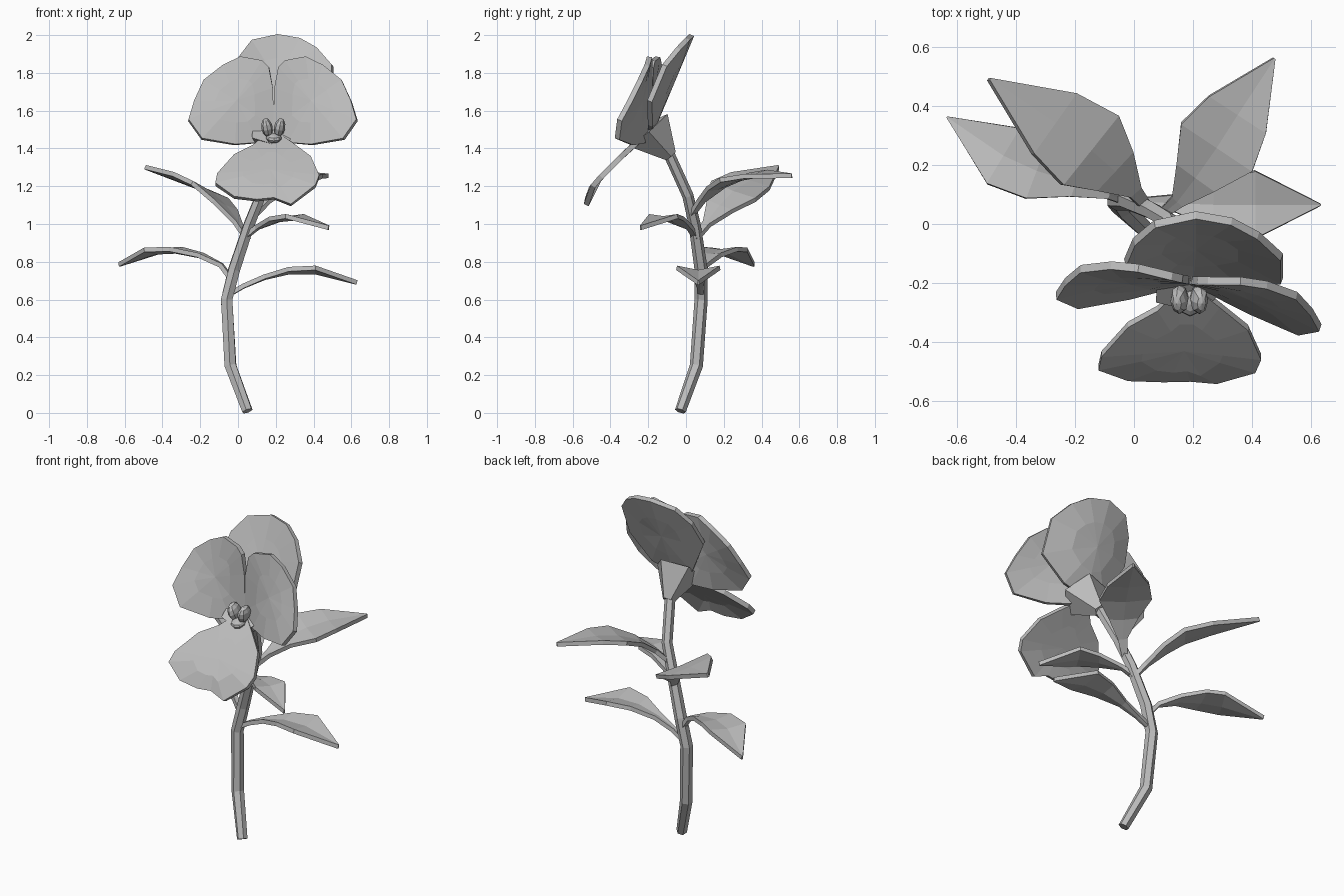
import bpy, bmesh, math
from mathutils import Vector

cube = bpy.data.objects.get("Cube")
if cube:
    bpy.data.objects.remove(cube)

grey = bpy.data.materials.new("plain_grey")
grey.use_nodes = True
colour = (0.5, 0.5, 0.5, 1)
grey.diffuse_color = colour
grey.node_tree.nodes["Principled BSDF"].inputs["Base Color"].default_value = colour


def finish(name, bm, thickness=0):
    bmesh.ops.recalc_face_normals(bm, faces=bm.faces)
    mesh = bpy.data.meshes.new(name)
    bm.to_mesh(mesh)
    bm.free()
    mesh.materials.append(grey)
    obj = bpy.data.objects.new(name, mesh)
    bpy.context.collection.objects.link(obj)
    if thickness:
        mod = obj.modifiers.new("thickness", "SOLIDIFY")
        mod.thickness = thickness
        mod.offset = 0
    return obj


def tube(name, path, radii, sides=6):
    """Faceted tube along a path."""
    bm = bmesh.new()
    pts = [Vector(p) for p in path]
    rings = []
    for i, (p, r) in enumerate(zip(pts, radii)):
        along = (pts[min(i + 1, len(pts) - 1)] - pts[max(i - 1, 0)]).normalized()
        u = along.cross(Vector((0, 1, 0.3))).normalized()
        v = along.cross(u)
        angles = [math.tau * (k + 0.5) / sides for k in range(sides)]
        rings.append([bm.verts.new(p + r * (u * math.cos(a) + v * math.sin(a))) for a in angles])
    for a, b in zip(rings, rings[1:]):
        for k in range(sides):
            n = (k + 1) % sides
            bm.faces.new((a[k], a[n], b[n], b[k]))
    bm.faces.new(rings[0])
    bm.faces.new(rings[-1])
    return finish(name, bm)


def leaf(name, spine, widths, fold=0.12, roll=0):
    """Folded blade: centre line, half widths, raised edges, sideways tilt."""
    bm = bmesh.new()
    pts = [Vector(p) for p in spine]
    rows = []
    for i, (p, w) in enumerate(zip(pts, widths)):
        d = pts[min(i + 1, len(pts) - 1)] - pts[max(i - 1, 0)]
        side = Vector((-d.y, d.x, 0)).normalized()
        edge = lambda s: p + side * s * w + Vector((0, 0, w * (fold + s * roll)))
        rows.append([bm.verts.new(q) for q in (edge(-1), p, edge(1))])
    for a, b in zip(rows, rows[1:]):
        for k in range(2):
            bm.faces.new((a[k], a[k + 1], b[k + 1], b[k]))
    return finish(name, bm, 0.024)


def petal(name, outline, centre, depth, thickness=0.028):
    """Thick plate: front outline filled by two rings, depth gives y."""
    bm = bmesh.new()
    cx, cz = centre

    def ring(f):
        spots = [(cx + (x - cx) * f, cz + (z - cz) * f) for x, z in outline]
        return [bm.verts.new((x, depth(x, z), z)) for x, z in spots]
    outer, inner = ring(1), ring(0.5)
    mid = bm.verts.new((cx, depth(cx, cz), cz))
    for k in range(len(outer)):
        n = (k + 1) % len(outer)
        bm.faces.new((outer[k], outer[n], inner[n], inner[k]))
        bm.faces.new((inner[k], inner[n], mid))
    return finish(name, bm, thickness)


# Bent stem
tube("stem",
     [(0.05, -0.03, 0.01), (-0.04, 0.055, 0.25), (-0.06, 0.08, 0.6), (-0.02, 0.08, 0.76),
      (0.06, 0.045, 1), (0.12, 0.01, 1.15), (0.17, -0.09, 1.37), (0.19, -0.17, 1.48)],
     [0.03, 0.035, 0.035, 0.035, 0.032, 0.03, 0.03, 0.03])

# Flared cup behind the flower
tube("flower_cup", [(0.175, -0.08, 1.36), (0.19, -0.2, 1.5)], [0.035, 0.14], 5)

# Leaves from low to high
leaf("lower_left_leaf",
     [(-0.04, 0.08, 0.63), (0.03, 0.075, 0.67), (0.14, 0.07, 0.715), (0.27, 0.065, 0.745),
      (0.41, 0.065, 0.745), (0.63, 0.065, 0.69)],
     [0.015, 0.015, 0.03, 0.08, 0.115, 0.004], 0.2)
leaf("lower_right_leaf",
     [(-0.03, 0.08, 0.7), (-0.09, 0.1, 0.78), (-0.2, 0.14, 0.83), (-0.33, 0.18, 0.855),
      (-0.44, 0.23, 0.85), (-0.63, 0.36, 0.785)],
     [0.015, 0.015, 0.05, 0.1, 0.11, 0.004])
leaf("front_leaf",
     [(0.05, 0.045, 0.94), (0.1, 0.02, 0.98), (0.2, -0.06, 1.02), (0.3, -0.12, 1.03), (0.48, -0.24, 0.98)],
     [0.015, 0.015, 0.06, 0.09, 0.004])
leaf("upper_right_leaf",
     [(0.05, 0.05, 0.92), (0, 0.11, 1), (-0.07, 0.18, 1.09), (-0.15, 0.25, 1.165),
      (-0.27, 0.34, 1.22), (-0.49, 0.49, 1.3)],
     [0.015, 0.025, 0.09, 0.15, 0.125, 0.004], 0.05, 0.3)
leaf("upper_left_leaf",
     [(0.09, 0.03, 1.05), (0.15, 0.08, 1.12), (0.21, 0.16, 1.19), (0.28, 0.26, 1.235),
      (0.35, 0.37, 1.255), (0.475, 0.56, 1.255)],
     [0.015, 0.025, 0.08, 0.145, 0.115, 0.004], 0.08, 0.1)

# Rear petal, curling forward at its sides
petal("rear_petal",
      [(0.21, 2), (0.07, 1.97), (0, 1.88), (-0.03, 1.74), (0.08, 1.53), (0.2, 1.48),
       (0.35, 1.52), (0.5, 1.65), (0.5, 1.84), (0.42, 1.93), (0.33, 1.98)],
      (0.21, 1.75), lambda x, z: 0.03 - 0.42 * (2 - z) - 0.9 * (x - 0.21) ** 2)

# Broad side petals share a mirrored outline, each with its own sweep
half = [(0.005, 1.72), (0.025, 1.83), (0.06, 1.865), (0.17, 1.885), (0.26, 1.84), (0.36, 1.76), (0.41, 1.65),
        (0.44, 1.55), (0.37, 1.45), (0.2, 1.42), (0.08, 1.43), (0, 1.5)]
for name, sign, sweep in (("left_petal", 1, 0), ("right_petal", -1, 0.25)):
    def depth(x, z, sign=sign, sweep=sweep):
        dx = abs(x - 0.19)
        return -0.19 + sweep * dx - 1.05 * dx * (1.9 - z)
    stretch = 1 if sign > 0 else 1.03
    petal(name, [(0.19 + sign * stretch * x, z) for x, z in half], (0.19 + sign * 0.2, 1.65), depth)


# Drooping lower lip
def lip_depth(x, z):
    curve = [(1.5, -0.18), (1.38, -0.32), (1.25, -0.45), (1.18, -0.51), (1.05, -0.54)]
    for (z0, y0), (z1, y1) in zip(curve, curve[1:]):
        if z >= z1:
            break
    return y0 + (y1 - y0) * (z - z0) / (z1 - z0)


petal("lower_lip",
      [(0.14, 1.46), (0.08, 1.41), (-0.02, 1.36), (-0.11, 1.26), (-0.12, 1.21), (-0.02, 1.14), (0.1, 1.125),
       (0.19, 1.135), (0.28, 1.1), (0.41, 1.2), (0.43, 1.25), (0.385, 1.35), (0.29, 1.42), (0.23, 1.46)],
      (0.17, 1.28), lip_depth)


# Small centre: two lobes above a rounded tip
def bead(name, place, size, tilt=0):
    bpy.ops.mesh.primitive_uv_sphere_add(segments=8, ring_count=6, radius=1, location=place, rotation=(0.3, tilt, 0))
    obj = bpy.context.object
    obj.name = name
    obj.scale = size
    obj.data.materials.append(grey)


for side, sign in (("left", 1), ("right", -1)):
    bead(side + "_centre_lobe", (0.187 + sign * 0.033, -0.255, 1.51), (0.03, 0.05, 0.052), sign * 0.2)
bead("centre_tip", (0.19, -0.265, 1.455), (0.042, 0.05, 0.025))
